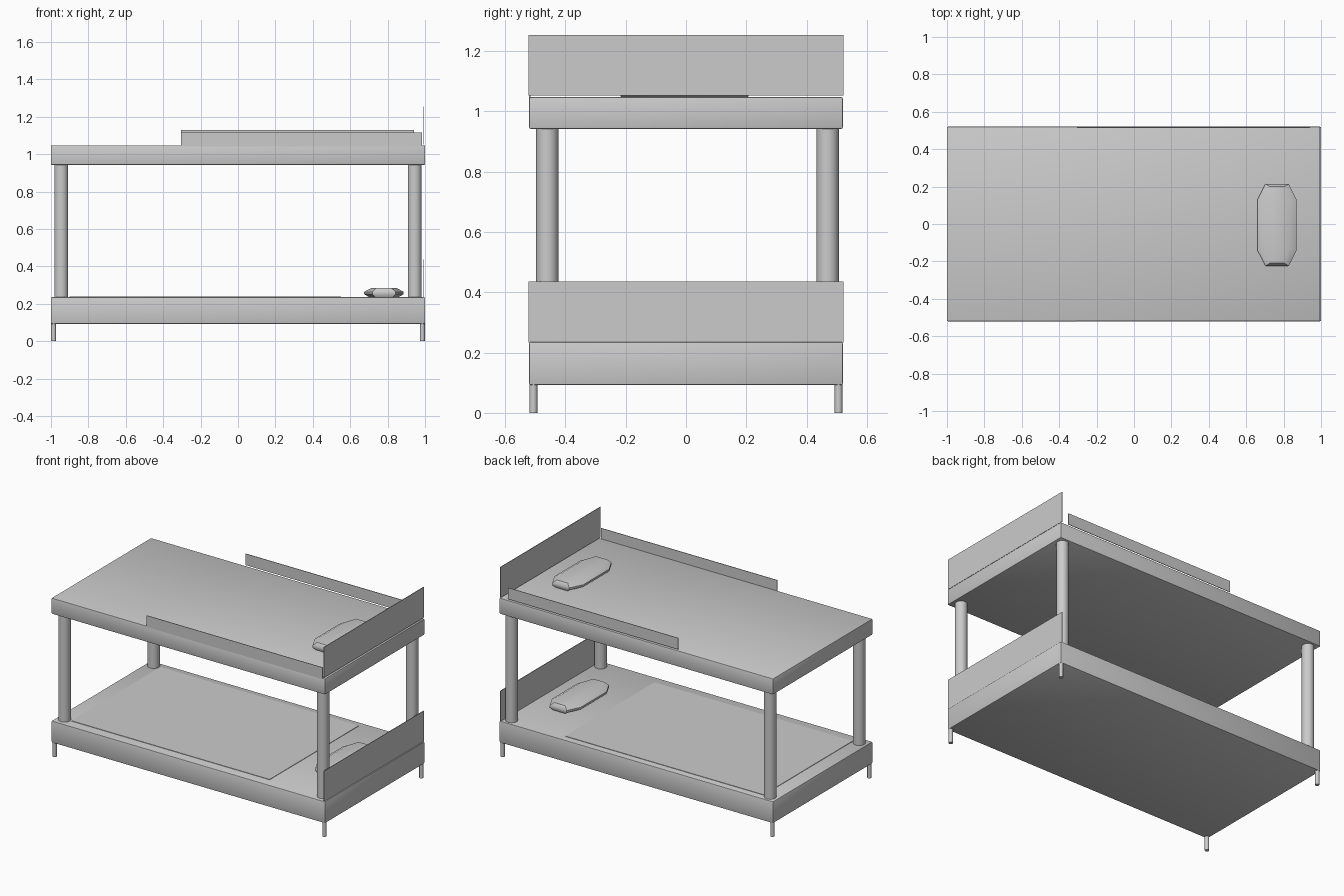
import bpy, bmesh, math

if "Cube" in bpy.data.objects:
    bpy.data.objects.remove(bpy.data.objects["Cube"])

grey = bpy.data.materials.new("light grey")
grey.diffuse_color = (0.6, 0.6, 0.6, 1)
grey.use_nodes = True
grey.node_tree.nodes["Principled BSDF"].inputs["Base Color"].default_value = grey.diffuse_color


def finish(name, bm, smooth=False):
    bmesh.ops.recalc_face_normals(bm, faces=bm.faces)
    mesh = bpy.data.meshes.new(name)
    bm.to_mesh(mesh)
    bm.free()
    mesh.materials.append(grey)
    ob = bpy.data.objects.new(name, mesh)
    bpy.context.collection.objects.link(ob)
    if smooth:
        bpy.ops.object.select_all(action='DESELECT')
        ob.select_set(True)
        bpy.context.view_layer.objects.active = ob
        bpy.ops.object.shade_smooth_by_angle(angle=math.radians(40))
    return ob


def box(name, x, y, z, bevel=0):
    bm = bmesh.new()
    bmesh.ops.create_cube(bm, size=1)
    for v in bm.verts:
        for i, (lo, hi) in enumerate((x, y, z)):
            v.co[i] = lo if v.co[i] < 0 else hi
    if bevel:
        bmesh.ops.bevel(bm, geom=bm.edges[:], offset=bevel, segments=2,
                        profile=0.5, affect='EDGES')
    return finish(name, bm, bevel > 0)


def cylinder(name, x, y, z0, z1, r, sides):
    bm = bmesh.new()
    bmesh.ops.create_cone(bm, cap_ends=True, segments=sides, radius1=r,
                          radius2=r, depth=z1 - z0)
    bmesh.ops.translate(bm, verts=bm.verts, vec=(x, y, (z0 + z1) / 2))
    return finish(name, bm, True)


def pillow(name, cx, cy, z0):
    # eight-sided outline stacked in layers: x scale, y scale, height
    outline = [(.062, -.22), (.105, -.135), (.105, .135), (.062, .22),
               (-.062, .22), (-.105, .135), (-.105, -.135), (-.062, -.22)]
    layers = [(.72, .95, 0), (1, 1, .017), (1, 1, .03), (.65, .93, .05)]
    bm = bmesh.new()
    rings = [[bm.verts.new((cx + x * sx, cy + y * sy, z0 + h))
              for x, y in outline] for sx, sy, h in layers]
    for a, b in zip(rings, rings[1:]):
        for i in range(8):
            j = (i + 1) % 8
            bm.faces.new((a[i], a[j], b[j], b[i]))
    bm.faces.new(rings[0])
    bm.faces.new(rings[-1])
    return finish(name, bm, True)


# Mattress bases
W = (-.52, .52)
box("lower_bed_base", (-1, 1), W, (.092, .235), .005)
box("upper_bed_base", (-1, 1), W, (.942, 1.047), .005)

# Posts and feet at the four corners
for sx, side in ((-1, "left"), (1, "right")):
    for sy, end in ((-1, "front"), (1, "back")):
        cylinder(f"{end}_{side}_post", sx * .945, .005 + sy * .465,
                 .23, .945, .037, 24)
        cylinder(f"{end}_{side}_foot", sx * .986, sy * .506, 0, .1, .013, 12)

# Thin headboards
box("lower_headboard", (.989, .993), (-.522, .522), (.233, .436))
box("upper_headboard", (.989, .993), (-.522, .522), (1.052, 1.254))

# Guard rails
box("front_guard_rail", (-.305, .983), (-.52, -.516), (1.04, 1.117))
box("back_guard_rail", (-.305, .94), (.514, .518), (1.055, 1.13))

# Blanket and pillows
box("lower_blanket", (-.9, .55), (-.455, .475), (.233, .238))
pillow("lower_pillow", .78, 0, .234)
pillow("upper_pillow", .765, -.005, 1.046)
